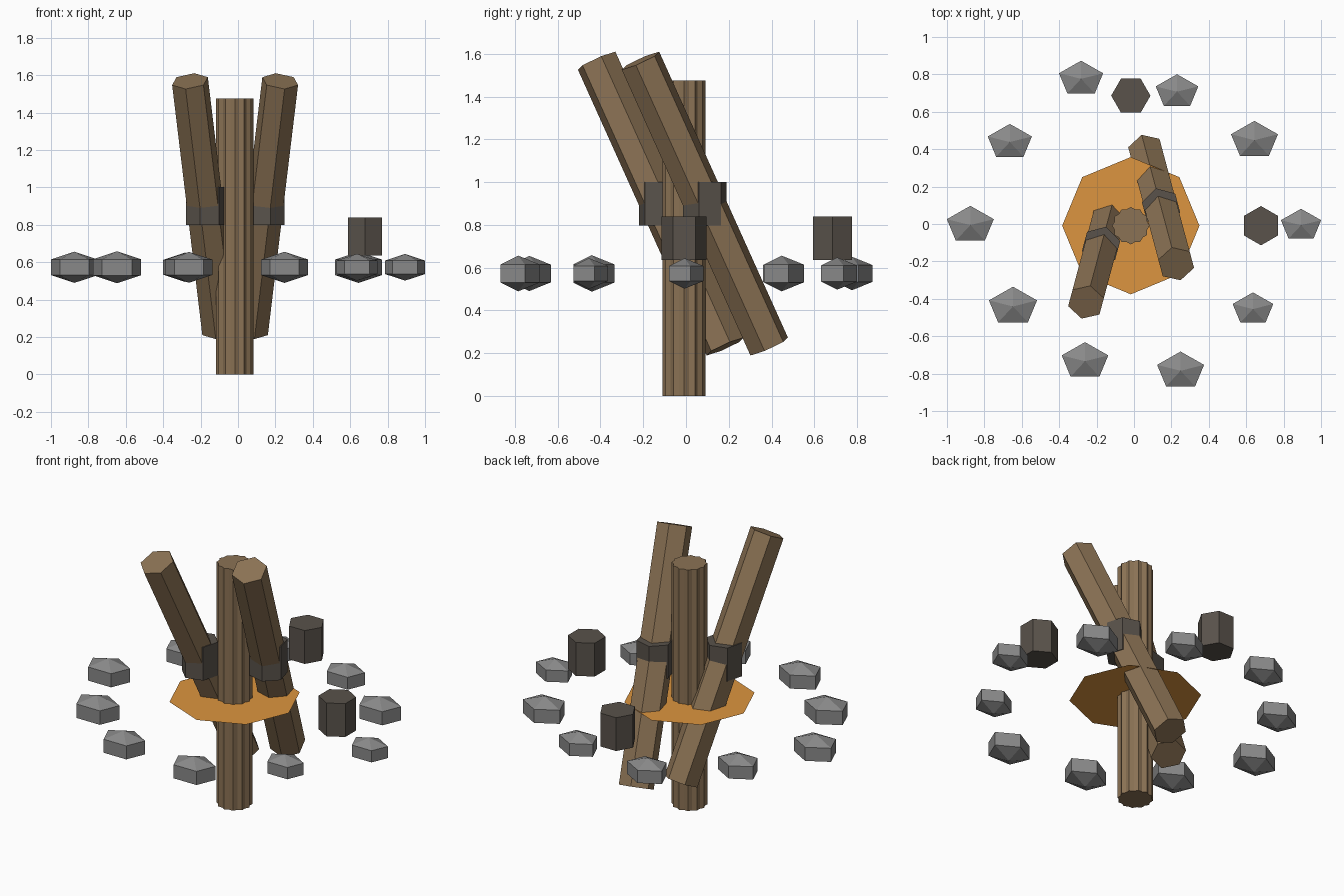
import bpy, bmesh
from math import radians, sin, cos, pi

if "Cube" in bpy.data.objects:
    bpy.data.objects.remove(bpy.data.objects["Cube"])


def material(name, r, g, b):
    m = bpy.data.materials.new(name)
    m.diffuse_color = (r, g, b, 1)
    m.use_nodes = True
    m.node_tree.nodes["Principled BSDF"].inputs["Base Color"].default_value = m.diffuse_color
    return m


WOOD = material("wood", 0.26, 0.17, 0.09)
DARK = material("dark_wood", 0.10, 0.085, 0.07)
STONE = material("stone", 0.25, 0.25, 0.25)
EMBER = material("ember", 0.72, 0.30, 0.05)


def finish(name, bm, mat, loc, rot=(0, 0, 0), scale=(1, 1, 1)):
    bmesh.ops.recalc_face_normals(bm, faces=bm.faces)
    mesh = bpy.data.meshes.new(name)
    bm.to_mesh(mesh)
    bm.free()
    mesh.materials.append(mat)
    ob = bpy.data.objects.new(name, mesh)
    ob.location, ob.rotation_euler, ob.scale = loc, rot, scale
    bpy.context.collection.objects.link(ob)
    return ob


def ring(bm, radii, z):
    """Closed loop of vertices, first one pointing to +y."""
    n = len(radii)
    return [bm.verts.new((r * cos(pi / 2 + 2 * pi * i / n),
                          r * sin(pi / 2 + 2 * pi * i / n), z))
            for i, r in enumerate(radii)]


def bridge(bm, a, b):
    for i in range(len(a)):
        j = (i + 1) % len(a)
        bm.faces.new((a[i], a[j], b[j], b[i]))


def prism(name, radii, height, mat, loc, rot=(0, 0, 0)):
    bm = bmesh.new()
    lo, hi = ring(bm, radii, -height / 2), ring(bm, radii, height / 2)
    bridge(bm, lo, hi)
    bm.faces.new(lo)
    bm.faces.new(hi)
    return finish(name, bm, mat, loc, rot)


def stone(name, loc, size):
    """Five-sided, three-band squashed ball."""
    bm = bmesh.new()
    lo, hi = ring(bm, [0.866] * 5, -0.5), ring(bm, [0.866] * 5, 0.5)
    bridge(bm, lo, hi)
    for loop, z in ((lo, -1), (hi, 1)):
        tip = bm.verts.new((0, 0, z))
        for i in range(5):
            bm.faces.new((loop[i], loop[(i + 1) % 5], tip))
    return finish(name, bm, STONE, loc, scale=(1.28 * size, size, 0.7 * size))


CX, CY, LENGTH = -0.017, -0.009, 1.475

# Upright post with a twelve-pointed section
prism("centre_post", [0.1, 0.0897] * 12, LENGTH, WOOD, (CX, CY, LENGTH / 2))

# Leaning logs, each with an upright collar at its middle
for side, x, y, turn in (("right", 0.145, 0.088, 15), ("left", -0.176, -0.117, -15)):
    prism(side + "_log", [0.1] * 6, LENGTH, WOOD, (x, y, 0.9),
          (radians(25), 0, radians(turn)))
    prism(side + "_collar", [0.106] * 6, 0.204, DARK, (x, y, 0.9),
          (0, 0, radians(turn)))

# Stumps
prism("right_stump", [0.105] * 6, 0.204, DARK, (0.679, CY, 0.738))
prism("back_stump", [0.105] * 6, 0.204, DARK, (CX, 0.686, 0.738), (0, 0, radians(30)))

# Flat ember disc
bm = bmesh.new()
bm.faces.new(ring(bm, [0.367] * 8, 0))
finish("ember_disc", bm, EMBER, (CX, CY, 0.65))

# Ring of stones: x, y, size
STONES = [(0.893, -0.007, 0.102), (0.644, 0.448, 0.119), (0.230, 0.707, 0.108),
          (-0.283, 0.776, 0.112), (-0.664, 0.438, 0.112), (-0.875, -0.006, 0.119),
          (-0.647, -0.441, 0.122), (-0.262, -0.734, 0.118), (0.249, -0.785, 0.119),
          (0.636, -0.455, 0.103)]
for i, (x, y, s) in enumerate(STONES):
    stone(f"ring_stone_{i + 1}", (x, y, 0.573), s)
